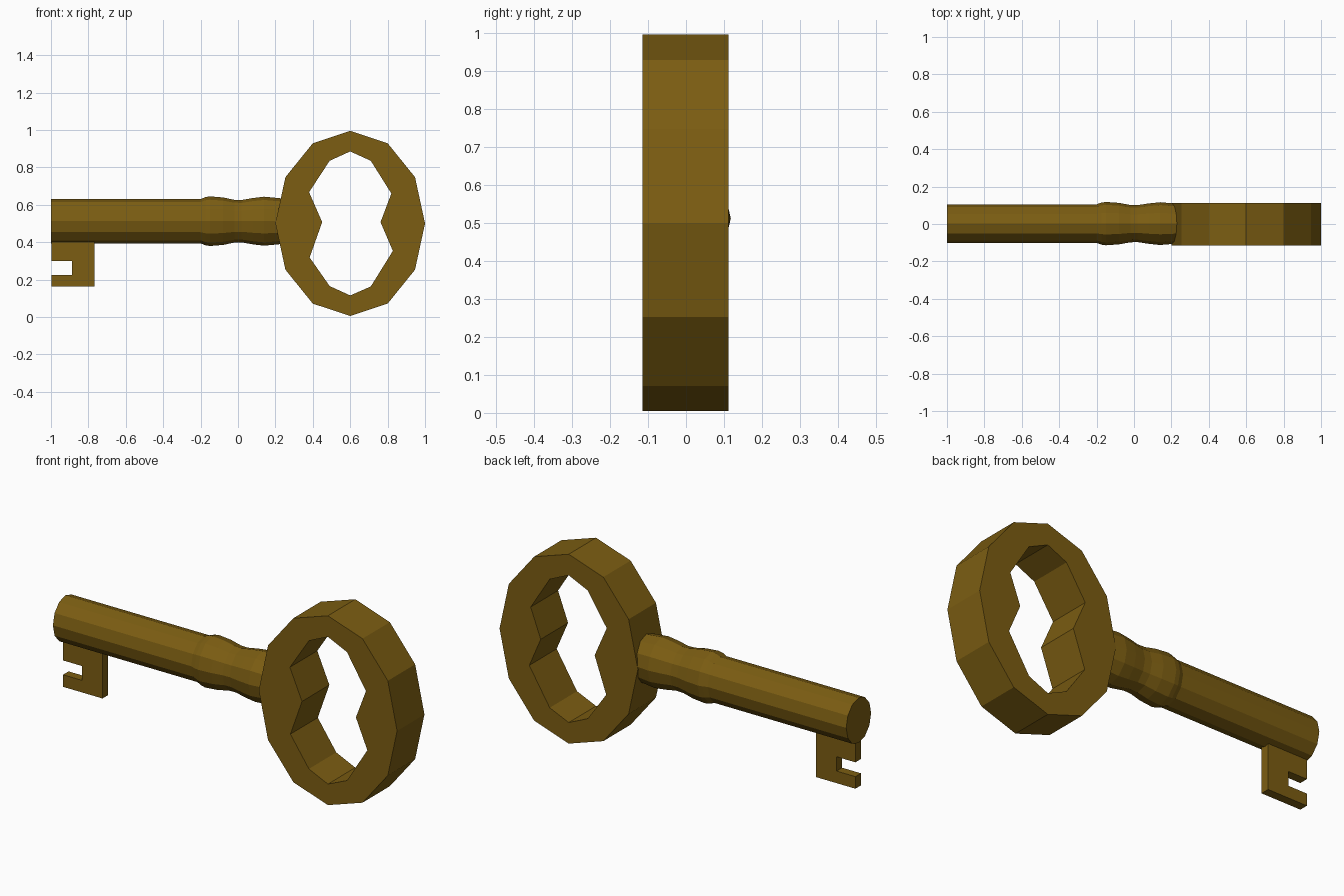
import bpy, bmesh
from math import cos, sin, pi

if "Cube" in bpy.data.objects:
    bpy.data.objects.remove(bpy.data.objects["Cube"])

brass = bpy.data.materials.new("dark_brass")
brass.diffuse_color = (0.2, 0.11, 0.006, 1)
brass.use_nodes = True
brass.node_tree.nodes["Principled BSDF"].inputs["Base Color"].default_value = brass.diffuse_color


def finish(name, bm):
    bmesh.ops.recalc_face_normals(bm, faces=bm.faces)
    mesh = bpy.data.meshes.new(name)
    bm.to_mesh(mesh)
    bm.free()
    mesh.materials.append(brass)
    obj = bpy.data.objects.new(name, mesh)
    bpy.context.collection.objects.link(obj)
    return obj


def bridge(bm, a, b):
    n = len(a)
    for i in range(n):
        j = (i + 1) % n
        bm.faces.new((a[i], a[j], b[j], b[i]))


# Bow: twelve-sided oval ring with a pinched opening
outer = [(0.6 + 0.4 * cos(i * pi / 6), 0.5 + 0.495 * sin(i * pi / 6)) for i in range(12)]
inner = [(0.762, 0.507), (0.82, 0.66), (0.71, 0.835), (0.6, 0.885),
         (0.49, 0.835), (0.38, 0.667), (0.45, 0.507), (0.383, 0.318),
         (0.49, 0.165), (0.6, 0.115), (0.71, 0.163), (0.828, 0.353)]
bm = bmesh.new()
loops = [[bm.verts.new((x, y, z)) for x, z in pts]
         for pts, y in ((outer, -0.114), (outer, 0.112), (inner, 0.112), (inner, -0.114))]
for k in range(4):
    bridge(bm, loops[k], loops[(k + 1) % 4])
finish("bow", bm)

# Shaft: twelve-sided rod with two swollen collars
profile = [(-1, 1), (-0.2, 1), (-0.175, 1.09), (-0.15, 1.125), (-0.08, 1.075),
           (-0.02, 0.97), (0.02, 0.96), (0.08, 1.05), (0.14, 1.11), (0.2, 1.06), (0.27, 1.0)]
bm = bmesh.new()
rings = [[bm.verts.new((x, 0.002 + 0.103 * s * cos(i * pi / 6), 0.512 + 0.118 * s * sin(i * pi / 6)))
          for i in range(12)] for x, s in profile]
for a, b in zip(rings, rings[1:]):
    bridge(bm, a, b)
bm.faces.new(rings[0])
bm.faces.new(rings[-1])
finish("shaft", bm)

# Bit: notched plate hanging below the tip
outline = [(-0.996, 0.43), (-0.996, 0.3), (-0.887, 0.3), (-0.887, 0.225),
           (-0.996, 0.225), (-0.996, 0.162), (-0.768, 0.162), (-0.768, 0.43)]
bm = bmesh.new()
front, back = [[bm.verts.new((x, y, z)) for x, z in outline] for y in (-0.023, 0.023)]
bridge(bm, front, back)
bm.faces.new(front)
bm.faces.new(back)
finish("bit", bm)
